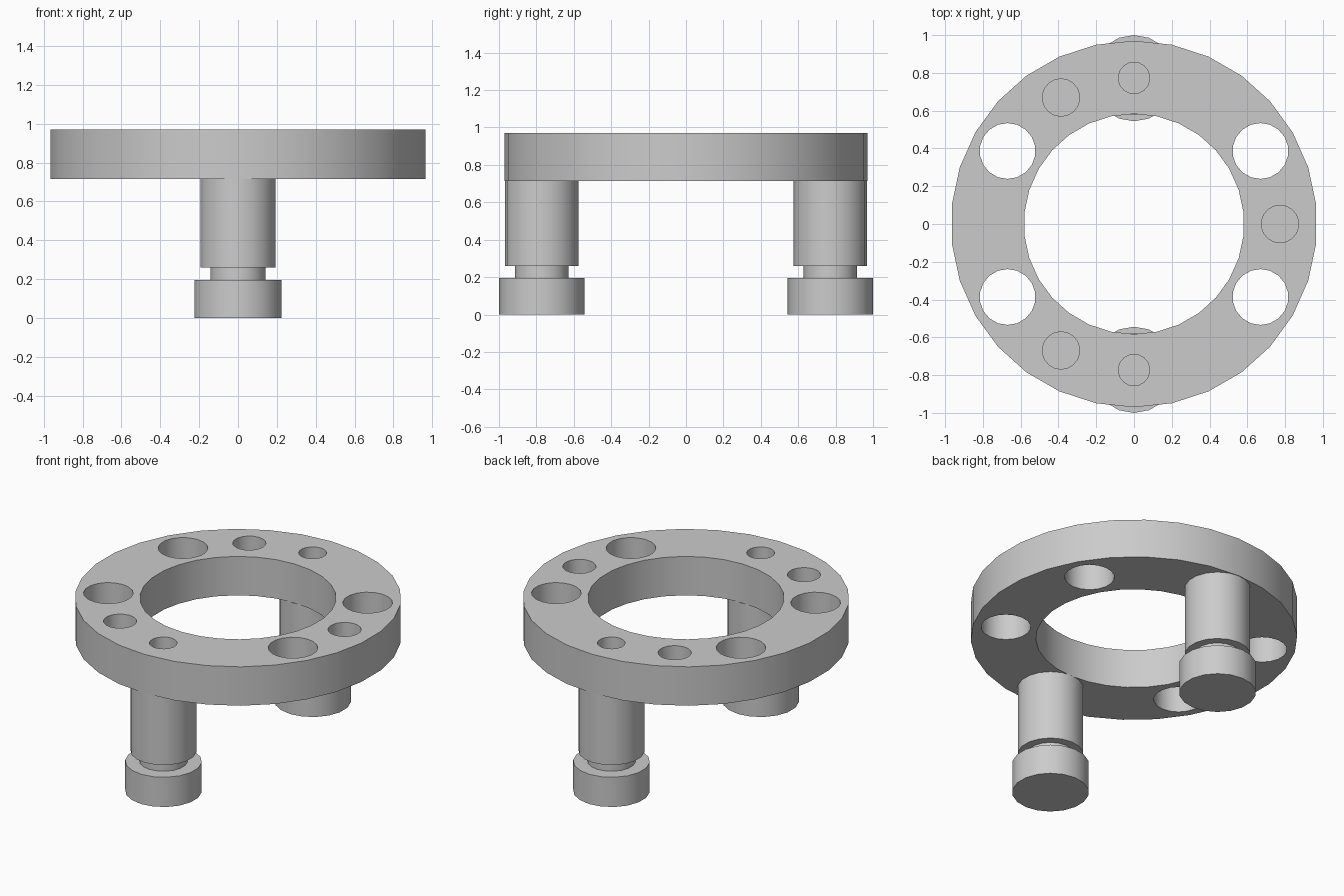
import bpy
import bmesh
from math import sin, cos, radians, pi

cube = bpy.data.objects.get("Cube")
if cube:
    bpy.data.objects.remove(cube, do_unlink=True)

# Single plain metal colour
metal = bpy.data.materials.new("grey_metal")
metal.use_nodes = True
GREY = (0.6, 0.6, 0.6, 1)
metal.diffuse_color = GREY
metal.node_tree.nodes["Principled BSDF"].inputs["Base Color"].default_value = GREY

RING_TOP, RING_BOTTOM = 0.97, 0.715
BOLT_CIRCLE = 0.773


def lathe(name, profile, sides, location=(0, 0, 0), closed=False):
    """Revolve (radius, z) points; open profiles get flat end caps."""
    bm = bmesh.new()
    rings = []
    for r, z in profile:
        angles = [pi / 2 + 2 * pi * i / sides for i in range(sides)]
        rings.append([bm.verts.new((r * cos(a), r * sin(a), z)) for a in angles])
    pairs = list(zip(rings, rings[1:]))
    if closed:
        pairs.append((rings[-1], rings[0]))
    else:
        bm.faces.new(rings[0])
        bm.faces.new(rings[-1])
    for low, high in pairs:
        for i in range(sides):
            j = (i + 1) % sides
            bm.faces.new((low[i], low[j], high[j], high[i]))
    bmesh.ops.recalc_face_normals(bm, faces=bm.faces)
    mesh = bpy.data.meshes.new(name)
    bm.to_mesh(mesh)
    bm.free()
    mesh.materials.append(metal)
    obj = bpy.data.objects.new(name, mesh)
    obj.location = location
    bpy.context.collection.objects.link(obj)
    return obj


def activate(obj):
    bpy.ops.object.select_all(action="DESELECT")
    obj.select_set(True)
    bpy.context.view_layer.objects.active = obj


def drill(target, angle, radius, depth):
    """Cut a round hole down from the top of the ring."""
    a = radians(angle)
    place = (BOLT_CIRCLE * cos(a), BOLT_CIRCLE * sin(a), RING_TOP)
    cutter = lathe("hole_cutter", [(radius, -depth), (radius, 0.1)], 18, place)
    cutter.hide_render = True
    mod = target.modifiers.new("hole", "BOOLEAN")
    mod.operation = "DIFFERENCE"
    mod.solver = "EXACT"
    mod.object = cutter
    activate(target)
    bpy.ops.object.modifier_apply(modifier=mod.name)
    bpy.data.objects.remove(cutter, do_unlink=True)


# Flat ring
ring = lathe("ring", [(0.97, RING_BOTTOM), (0.97, RING_TOP),
                      (0.583, RING_TOP), (0.583, RING_BOTTOM)], 30, closed=True)

# Four through holes, three wide blind holes, two narrow blind holes over the legs
for angle in (30, 150, 210, 330):
    drill(ring, angle, 0.148, 0.5)
for angle in (0, 120, 240):
    drill(ring, angle, 0.099, 0.2)
for angle in (90, 270):
    drill(ring, angle, 0.083, 0.2)

# Legs: broad foot, narrow neck, thick post
leg_profile = [(0.228, 0), (0.228, 0.195), (0.143, 0.195), (0.143, 0.26),
               (0.196, 0.26), (0.196, RING_BOTTOM)]
legs = [lathe(name, leg_profile, 18, (0, y, 0))
        for name, y in (("front_leg", -0.772), ("back_leg", 0.772))]

for obj in [ring] + legs:
    activate(obj)
    bpy.ops.object.shade_smooth_by_angle(angle=radians(35))
